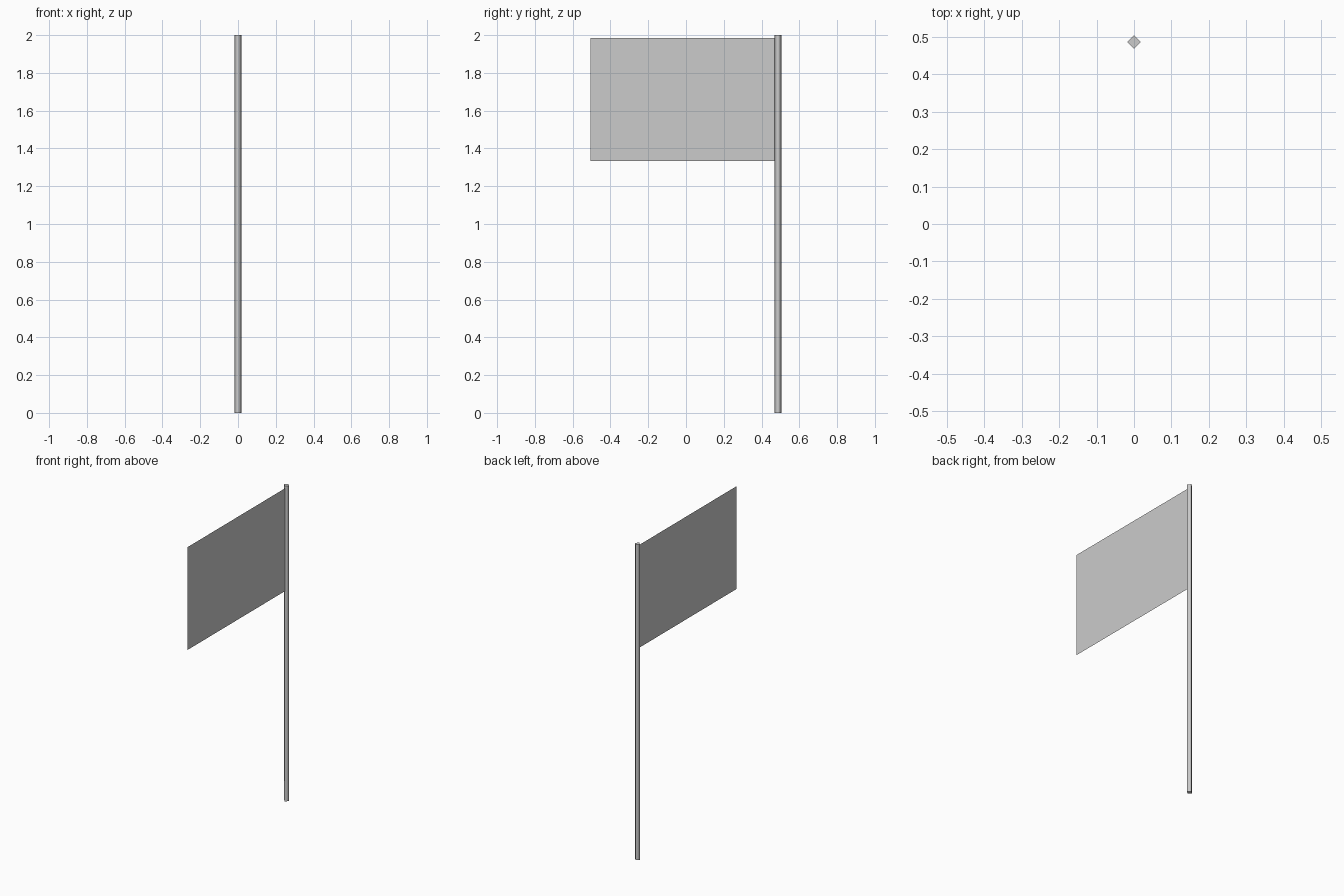
import bpy
import bmesh
import math
from mathutils import Matrix

cube = bpy.data.objects.get("Cube")
if cube:
    bpy.data.objects.remove(cube, do_unlink=True)

POLE_Y, POLE_R, HEIGHT = 0.487, 0.018, 2.0

grey = bpy.data.materials.new("light_grey")
grey.use_nodes = True
colour = (0.6, 0.6, 0.6, 1)
grey.diffuse_color = colour
grey.node_tree.nodes["Principled BSDF"].inputs["Base Color"].default_value = colour


def add_object(name, bm):
    mesh = bpy.data.meshes.new(name)
    bm.to_mesh(mesh)
    bm.free()
    mesh.materials.append(grey)
    obj = bpy.data.objects.new(name, mesh)
    bpy.context.collection.objects.link(obj)
    return obj


# Four-sided pole: corners on the axes, smooth sides, flat caps
bm = bmesh.new()
bmesh.ops.create_cone(bm, cap_ends=True, segments=4, radius1=POLE_R, radius2=POLE_R,
                      depth=HEIGHT, matrix=Matrix.Translation((0, POLE_Y, HEIGHT / 2)))
for face in bm.faces:
    face.smooth = abs(face.normal.z) < 0.5
for edge in bm.edges:
    edge.smooth = all(f.smooth for f in edge.link_faces)
add_object("pole", bm)

# Flag: a single flat sheet running forward from the pole
y_free, y_hoist = -0.505, POLE_Y - POLE_R
z_low, z_high = 1.333, 1.985
bm = bmesh.new()
corners = [(y_free, z_low), (y_hoist, z_low), (y_hoist, z_high), (y_free, z_high)]
bm.faces.new([bm.verts.new((0, y, z)) for y, z in corners])
add_object("flag", bm)
